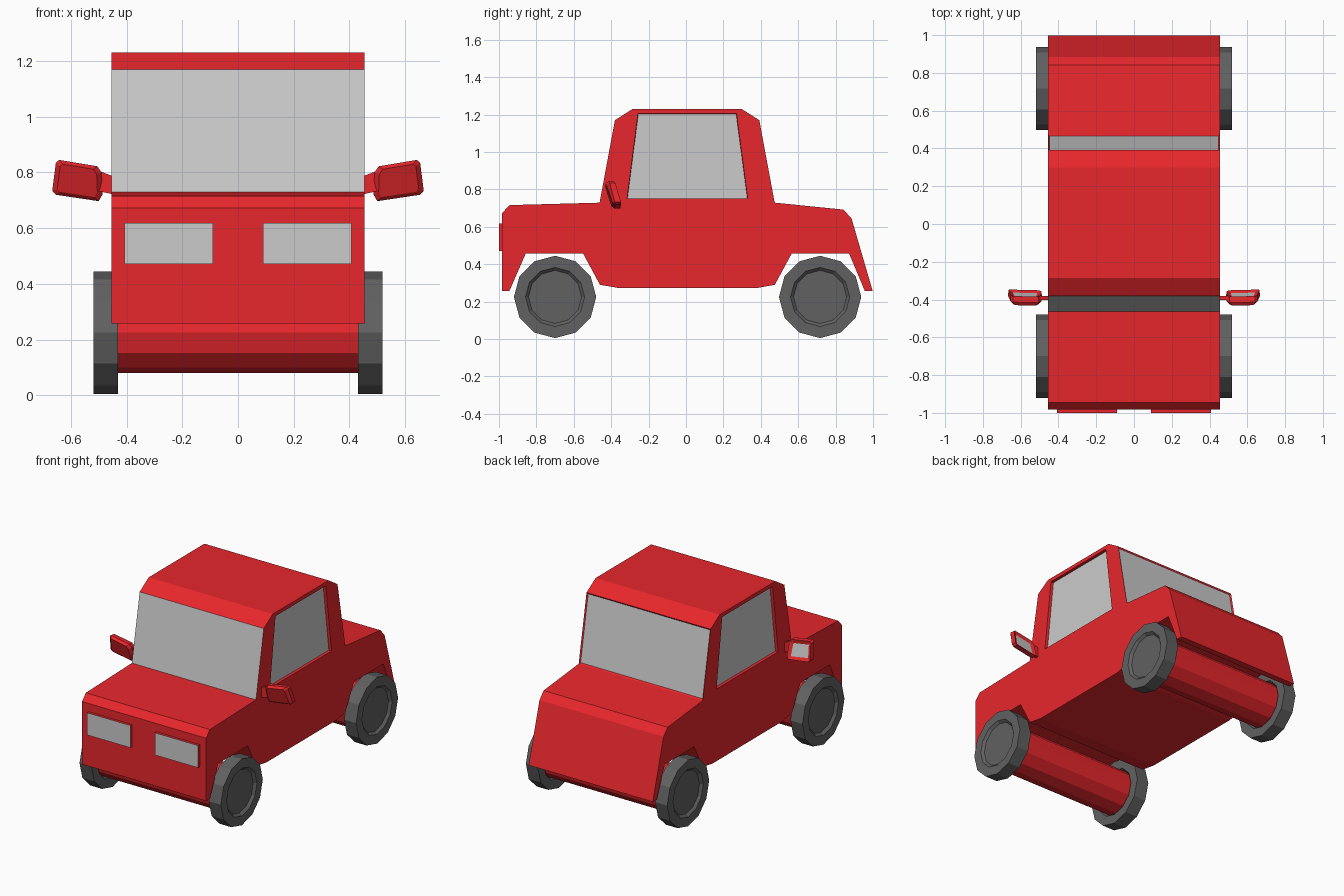
import bpy, bmesh, math
from mathutils import Vector

if "Cube" in bpy.data.objects:
    bpy.data.objects.remove(bpy.data.objects["Cube"])


def material(name, r, g, b):
    m = bpy.data.materials.new(name)
    m.diffuse_color = (r, g, b, 1)
    m.use_nodes = True
    m.node_tree.nodes["Principled BSDF"].inputs["Base Color"].default_value = m.diffuse_color
    return m


RED = material("red_paint", 0.8, 0.02, 0.025)
GLASS = material("grey_glass", 0.7, 0.7, 0.7)
RUBBER = material("dark_rubber", 0.12, 0.12, 0.12)


def loft(rings):
    """Closed solid through matching rings of points; returns bmesh, rings, side faces, caps."""
    bm = bmesh.new()
    vs = [[bm.verts.new(p) for p in ring] for ring in rings]
    n = len(vs[0])
    sides = [bm.faces.new((a[i], a[(i + 1) % n], b[(i + 1) % n], b[i]))
             for a, b in zip(vs, vs[1:]) for i in range(n)]
    caps = [bm.faces.new(vs[0][::-1]), bm.faces.new(vs[-1])]
    bmesh.ops.recalc_face_normals(bm, faces=bm.faces)
    return bm, vs, sides, caps


def recess(bm, face, border, depth):
    """Sink a glass pane into a face."""
    bmesh.ops.inset_individual(bm, faces=[face], thickness=border, depth=-depth)
    face.material_index = 1


def finish(name, bm, *mats):
    me = bpy.data.meshes.new(name)
    bm.to_mesh(me)
    bm.free()
    for m in mats:
        me.materials.append(m)
    ob = bpy.data.objects.new(name, me)
    bpy.context.collection.objects.link(ob)
    return ob


def circle(x, y, z, r, n=12):
    return [(x, y + r * math.sin(2 * math.pi * i / n), z + r * math.cos(2 * math.pi * i / n))
            for i in range(n)]


def box(x0, x1, y0, y1, z0, z1):
    return loft([[(x0, y, z0), (x1, y, z0), (x1, y, z1), (x0, y, z1)] for y in (y0, y1)])


# Body: side profile (y, z) with wheel arches, from the front bumper over the roof
profile = [(-0.983, 0.257), (-0.983, 0.673), (-0.944, 0.716), (-0.462, 0.729),
           (-0.38, 1.17), (-0.286, 1.23), (0.298, 1.23), (0.392, 1.17),
           (0.474, 0.729), (0.842, 0.692), (0.885, 0.645), (0.998, 0.257),
           (0.956, 0.257), (0.872, 0.457), (0.565, 0.457), (0.475, 0.29),
           (0.375, 0.272), (-0.355, 0.272), (-0.46, 0.29), (-0.55, 0.457),
           (-0.857, 0.457), (-0.944, 0.257)]
W = 0.455
bm, vs, sides, caps = loft([[(x, y, z) for y, z in profile] for x in (-W, W)])

# Windscreen is flush, rear window slightly sunk
sides[3].material_index = 1
recess(bm, sides[7], 0.011, 0.008)

# Side windows: cut the outline into each flank, then sink it
outline = [(-0.315, 0.75), (-0.257, 1.205), (0.27, 1.205), (0.33, 0.75)]
for ring, cap in zip(vs, caps):
    x = ring[0].co.x
    pts = [Vector((x, y, z)) for y, z in outline]
    bmesh.utils.face_split(cap, ring[3], ring[8], coords=pts)
    near = lambda p: min(bm.verts, key=lambda v: (v.co - p).length)
    a, b = near(pts[0]), near(pts[3])
    lower = [f for f in a.link_faces if ring[0] in f.verts[:]][0]
    bmesh.utils.face_split(lower, a, b)
    corners = {near(p) for p in pts}
    pane = [f for f in a.link_faces if set(f.verts) == corners][0]
    recess(bm, pane, 0.003, 0.018)
finish("body", bm, RED, GLASS)

# Wheels (open dished faces on both sides) and thick axle housings
for end, y in (("front", -0.70), ("rear", 0.717)):
    for side, s in (("left", 1), ("right", -1)):
        section = [(0.46, 0.14), (0.43, 0.158), (0.43, 0.22), (0.518, 0.22),
                   (0.518, 0.158), (0.502, 0.142)]
        bm = loft([circle(s * x, y, 0.225, r) for x, r in section])[0]
        finish(f"{end}_{side}_wheel", bm, RUBBER)
    bm = loft([circle(x, y, 0.225, 0.145) for x in (-0.47, 0.47)])[0]
    finish(f"{end}_axle", bm, RED)

# Headlights and door mirrors
head = [(0.487, 0.72), (0.50, 0.697), (0.654, 0.72), (0.667, 0.733),
        (0.654, 0.835), (0.642, 0.845), (0.505, 0.822), (0.49, 0.80)]
CX, CZ = 0.577, 0.77
for side, s in (("left", 1), ("right", -1)):
    bm, _, _, caps = box(s * 0.09, s * 0.408, -1.0, -0.97, 0.471, 0.618)
    caps[0].material_index = 1
    finish(f"{side}_headlight", bm, RED, GLASS)

    rings = []
    for dy, k in ((-0.03, 0.8), (-0.014, 1.0), (0.018, 0.97)):
        rings.append([(s * (CX + (x - CX) * k), -0.388 + dy - 0.26 * (z - CZ) + 0.6 * max(0, x - 0.6) * 0.3,
                       CZ + (z - CZ) * k) for x, z in head])
    bm, _, _, caps = loft(rings)
    recess(bm, caps[1], 0.024, 0.01)
    finish(f"{side}_mirror", bm, RED, GLASS)

    bm = loft([[(s * x, y, z) for y, z in ((-0.402, z0), (-0.382, z0), (-0.382, z1), (-0.402, z1))]
               for x, z0, z1 in ((0.45, 0.722, 0.787), (0.51, 0.735, 0.81))])[0]
    finish(f"{side}_mirror_arm", bm, RED)
